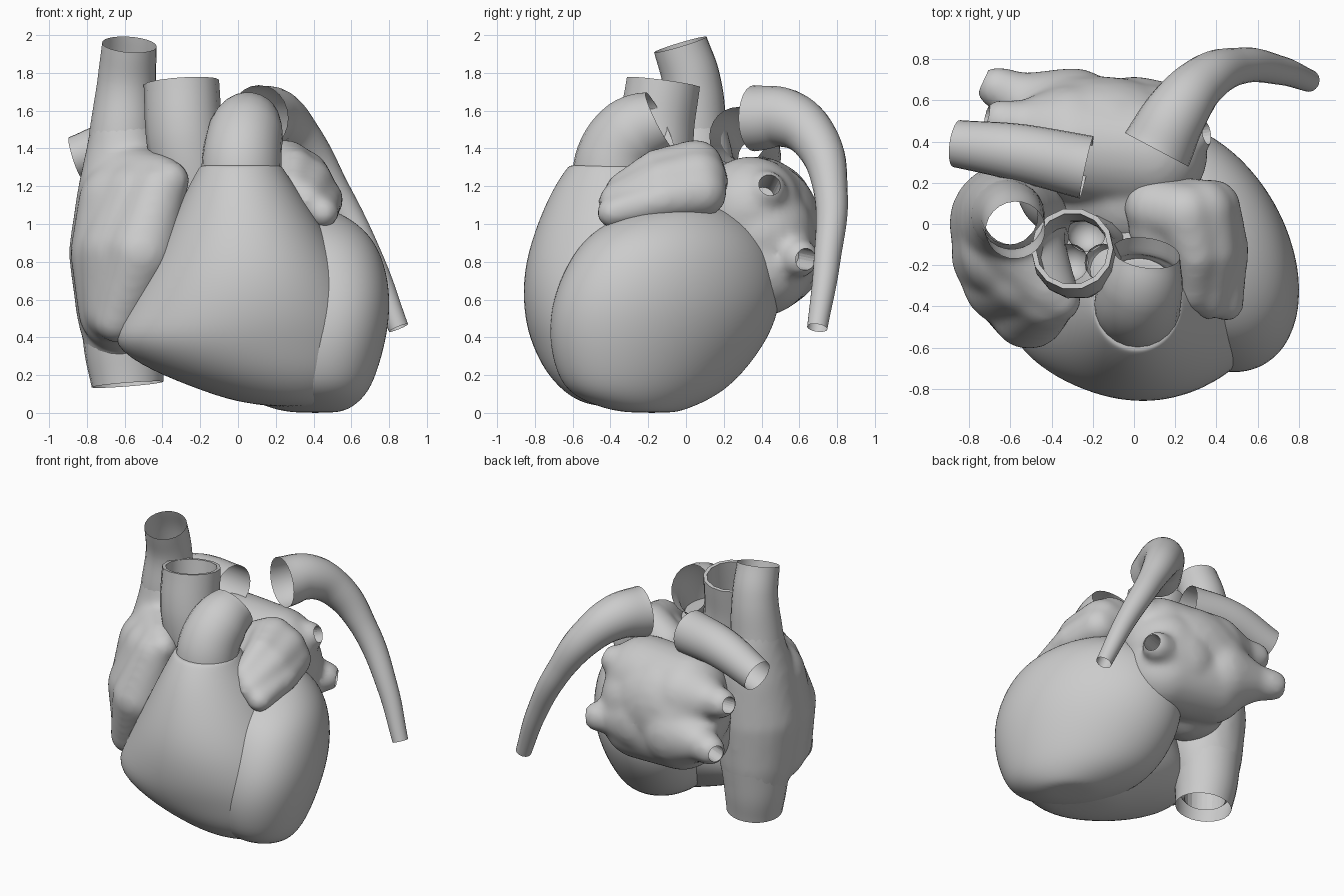
import bpy, bmesh, math
from mathutils import Vector

if "Cube" in bpy.data.objects:
    bpy.data.objects.remove(bpy.data.objects["Cube"])


def finish(ob):
    """Bake modifiers / curves to a smooth mesh."""
    bpy.ops.object.select_all(action='DESELECT')
    ob.select_set(True)
    bpy.context.view_layer.objects.active = ob
    bpy.ops.object.convert(target='MESH')
    ob = bpy.context.view_layer.objects.active
    bpy.ops.object.shade_smooth_by_angle(angle=math.radians(50))
    return ob


def mesh_object(name, bm):
    me = bpy.data.meshes.new(name)
    bm.to_mesh(me)
    bm.free()
    ob = bpy.data.objects.new(name, me)
    bpy.context.collection.objects.link(ob)
    return ob


def loft(name, sections, shear=0.0, n=24):
    """Stack of oval sections (z, x0, x1, y0, y1), smoothed."""
    bm = bmesh.new()
    rings = []
    for z, x0, x1, y0, y1 in sections:
        ring = []
        for i in range(n):
            a = 2 * math.pi * i / n
            dy = (y1 - y0) / 2 * math.sin(a)
            dx = (x1 - x0) / 2 * math.cos(a) - shear * dy
            ring.append(bm.verts.new(((x0 + x1) / 2 + dx, (y0 + y1) / 2 + dy, z)))
        rings.append(ring)
    for a, b in zip(rings, rings[1:]):
        for i in range(n):
            j = (i + 1) % n
            bm.faces.new((a[i], a[j], b[j], b[i]))
    bm.faces.new(rings[0][::-1])
    bm.faces.new(rings[-1])
    ob = mesh_object(name, bm)
    ob.modifiers.new("smooth", 'SUBSURF').levels = 2
    return finish(ob)


def tube(name, points, sides=24, wall=0.0):
    """Open vessel along (x, y, z, radius) points."""
    cu = bpy.data.curves.new(name, 'CURVE')
    cu.dimensions = '3D'
    cu.bevel_depth = 1.0
    cu.bevel_resolution = sides // 2 - 2
    cu.resolution_u = 8
    sp = cu.splines.new('BEZIER')
    sp.bezier_points.add(len(points) - 1)
    for bp, (x, y, z, r) in zip(sp.bezier_points, points):
        bp.co = (x, y, z)
        bp.radius = r
        bp.handle_left_type = bp.handle_right_type = 'AUTO'
    ob = bpy.data.objects.new(name, cu)
    bpy.context.collection.objects.link(ob)
    ob = finish(ob)
    if wall:
        m = ob.modifiers.new("wall", 'SOLIDIFY')
        m.thickness = wall
        ob = finish(ob)
    return ob


def blob(name, chains, holes=(), ovals=()):
    """Organic volume: tapered sphere chains fused by remeshing, then bored."""
    bm = bmesh.new()

    def ball(c, s):
        res = bmesh.ops.create_icosphere(bm, subdivisions=3, radius=1)
        for v in res['verts']:
            v.co = Vector((v.co.x * s[0], v.co.y * s[1], v.co.z * s[2])) + Vector(c)

    for chain in chains:
        for a, b in zip(chain, chain[1:]):
            va, vb = Vector(a), Vector(b)
            steps = max(2, int((va - vb).length / 0.04))
            for i in range(steps + 1):
                p = va.lerp(vb, i / steps)
                ball(p[:3], (p[3],) * 3)
    for c, s in ovals:
        ball(c, s)
    ob = mesh_object(name, bm)
    m = ob.modifiers.new("fuse", 'REMESH')
    m.mode = 'VOXEL'
    m.voxel_size = 0.022
    m = ob.modifiers.new("relax", 'SMOOTH')
    m.factor = 0.5
    m.iterations = 14
    ob = finish(ob)
    for p, q, r in holes:
        d = Vector(q) - Vector(p)
        bm = bmesh.new()
        bmesh.ops.create_cone(bm, cap_ends=True, segments=24, radius1=r, radius2=r, depth=d.length)
        cutter = mesh_object("cutter", bm)
        cutter.hide_render = True
        cutter.location = (Vector(p) + Vector(q)) / 2
        cutter.rotation_mode = 'QUATERNION'
        cutter.rotation_quaternion = d.to_track_quat('Z', 'Y')
        m = ob.modifiers.new("bore", 'BOOLEAN')
        m.operation = 'DIFFERENCE'
        m.object = cutter
        bpy.context.view_layer.update()
        ob = finish(ob)
        bpy.data.objects.remove(cutter)
    return ob


# Ventricles
loft("right_ventricle", [
    (0.03, 0.20, 0.46, -0.45, -0.18), (0.06, -0.02, 0.53, -0.57, -0.10),
    (0.12, -0.20, 0.61, -0.66, -0.03), (0.22, -0.46, 0.68, -0.75, 0.06),
    (0.36, -0.69, 0.70, -0.82, 0.13), (0.50, -0.62, 0.68, -0.86, 0.16),
    (0.70, -0.51, 0.61, -0.87, 0.15), (0.90, -0.41, 0.50, -0.83, 0.10),
    (1.15, -0.29, 0.34, -0.73, 0.0), (1.28, -0.22, 0.25, -0.645, -0.13),
    (1.31, -0.20, 0.23, -0.62, -0.16), (1.31, -0.18, 0.21, -0.60, -0.18)])
loft("left_ventricle", [
    (0.0, 0.32, 0.50, -0.28, -0.08), (0.015, 0.20, 0.58, -0.42, 0.0),
    (0.09, 0.03, 0.66, -0.61, 0.17), (0.20, -0.09, 0.71, -0.69, 0.30),
    (0.40, -0.15, 0.76, -0.735, 0.45), (0.60, -0.15, 0.78, -0.715, 0.515),
    (0.80, -0.13, 0.75, -0.63, 0.49), (0.95, -0.10, 0.68, -0.52, 0.41),
    (1.06, 0.0, 0.54, -0.32, 0.26), (1.10, 0.12, 0.40, -0.14, 0.15)], shear=0.3)

# Right atrium with its ear-shaped front lobe, bored through for the veins
blob("right_atrium", [
    [(-0.61, 0.04, 1.50, 0.175), (-0.60, 0.04, 1.36, 0.21), (-0.59, 0.02, 1.15, 0.265),
     (-0.60, 0.0, 0.85, 0.30), (-0.60, 0.02, 0.55, 0.26), (-0.60, 0.04, 0.36, 0.21)],
    [(-0.56, -0.08, 1.20, 0.22), (-0.42, -0.30, 1.23, 0.14), (-0.36, -0.37, 1.23, 0.105)],
    [(-0.42, -0.36, 1.17, 0.15), (-0.51, -0.42, 0.85, 0.19), (-0.64, -0.36, 0.5, 0.13)],
    [(-0.52, -0.24, 1.13, 0.21), (-0.60, -0.26, 0.85, 0.24), (-0.64, -0.26, 0.55, 0.18)],
    [(-0.60, -0.12, 1.10, 0.25), (-0.62, -0.14, 0.85, 0.27), (-0.62, -0.14, 0.55, 0.23)]],
    holes=[((-0.59, 0.04, 0.0), (-0.61, 0.04, 1.9), 0.14)])

# Great veins
tube("upper_great_vein", [(-0.61, 0.04, 1.46, 0.18), (-0.59, 0.03, 1.75, 0.155),
                          (-0.575, -0.03, 1.95, 0.145)])
tube("lower_great_vein", [(-0.60, 0.04, 0.50, 0.235), (-0.60, 0.04, 0.34, 0.215),
                          (-0.585, 0.03, 0.15, 0.19)])

# Left atrium with four vein stubs
stubs = [((-0.64, 0.50, 1.13), (-0.3, 0.42, 1.08)), ((-0.66, 0.66, 0.85), (-0.3, 0.5, 0.85)),
         ((0.28, 0.43, 1.18), (0.0, 0.38, 1.08)), ((0.30, 0.60, 0.82), (0.0, 0.46, 0.85))]
bores = []
for end, root in stubs:
    e, r = Vector(end), Vector(root)
    bores.append((e + (e - r).normalized() * 0.2, e.lerp(r, 0.4), 0.058))
blob("left_atrium",
     [[(*e, 0.105), (*Vector(e).lerp(Vector(r), 0.35), 0.13), (*r, 0.26)] for e, r in stubs] +
     [[(-0.28, 0.38, 1.08, 0.28), (0.08, 0.34, 1.08, 0.28)],
      [(-0.28, 0.44, 0.95, 0.28), (0.08, 0.40, 0.95, 0.28)],
      [(-0.28, 0.44, 0.82, 0.28), (0.08, 0.40, 0.78, 0.27)],
      [(-0.3, 0.2, 0.8, 0.28), (0.0, 0.15, 0.95, 0.3)]], holes=bores,
     ovals=[((-0.17, 0.42, 0.97), (0.46, 0.30, 0.36))])

# Left ear-shaped lobe
blob("left_auricle", [
    [(0.10, 0.08, 1.22, 0.15), (0.25, 0.05, 1.30, 0.15), (0.30, -0.15, 1.29, 0.11),
     (0.29, -0.34, 1.19, 0.085)],
    [(0.20, 0.08, 1.20, 0.15), (0.33, 0.06, 1.24, 0.16), (0.37, -0.13, 1.21, 0.14),
     (0.36, -0.36, 1.12, 0.105)],
    [(0.38, 0.08, 1.17, 0.14), (0.45, -0.12, 1.13, 0.11), (0.45, -0.39, 1.06, 0.085)],
    [(0.12, -0.02, 1.18, 0.15), (0.27, -0.1, 1.2, 0.16)]])

# Arteries
tube("main_artery", [(-0.20, -0.14, 1.05, 0.19), (-0.28, -0.16, 1.45, 0.205),
                     (-0.30, -0.12, 1.75, 0.20)], sides=14, wall=0.025)
tube("lung_artery_trunk", [(0.02, -0.39, 1.15, 0.215), (0.02, -0.375, 1.34, 0.21),
                           (0.04, -0.28, 1.48, 0.20), (0.06, -0.14, 1.55, 0.165)])
tube("right_lung_artery", [(-0.23, 0.275, 1.465, 0.155), (-0.55, 0.345, 1.45, 0.14),
                           (-0.86, 0.39, 1.35, 0.115)])
tube("descending_artery", [(0.11, 0.36, 1.56, 0.175), (0.20, 0.53, 1.56, 0.155),
                           (0.32, 0.68, 1.45, 0.125), (0.50, 0.765, 1.18, 0.09),
                           (0.71, 0.745, 0.79, 0.07), (0.85, 0.695, 0.45, 0.054)])

# Three cup-shaped valve leaflets inside the main artery
for i in range(3):
    a = math.radians(90 + 120 * i)
    bm = bmesh.new()
    bmesh.ops.create_uvsphere(bm, u_segments=16, v_segments=10, radius=0.092)
    bmesh.ops.delete(bm, geom=[v for v in bm.verts if v.co.z > 0.01], context='VERTS')
    ob = mesh_object("valve_leaflet_%d" % (i + 1), bm)
    ob.location = (-0.23 + 0.095 * math.cos(a), -0.14 + 0.095 * math.sin(a), 1.27)
    finish(ob)
